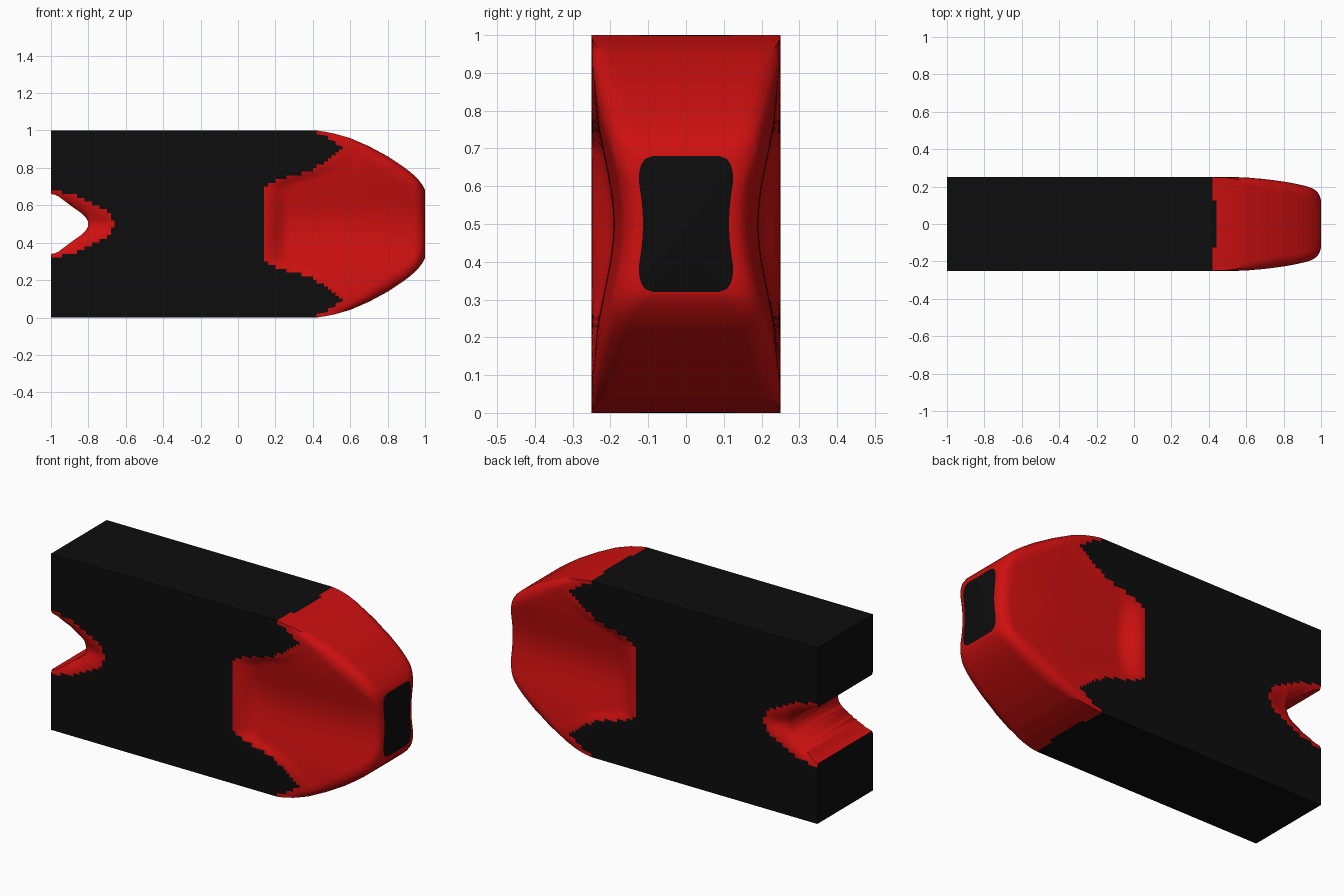
import bpy, bmesh, math

if "Cube" in bpy.data.objects:
    bpy.data.objects.remove(bpy.data.objects["Cube"])


def lerp(pts, x):
    """Piecewise linear curve through (x, value) points."""
    if x <= pts[0][0]:
        return pts[0][1]
    for (a, u), (b, v) in zip(pts, pts[1:]):
        if x <= b:
            return u + (v - u) * (x - a) / (b - a)
    return pts[-1][1]


def step(t):
    t = max(0.0, min(1.0, t))
    return t * t * (3 - 2 * t)


def material(name, rgb):
    m = bpy.data.materials.new(name)
    m.diffuse_color = (*rgb, 1)
    m.use_nodes = True
    m.node_tree.nodes["Principled BSDF"].inputs["Base Color"].default_value = m.diffuse_color
    return m


black = material("black", (0.004, 0.004, 0.004))
red = material("red", (0.62, 0.005, 0.005))

# Half height of the block, half height of the notch and its red rim along x
HEIGHT = [(0.42, .5), (.46, .494), (.52, .482), (.6, .459), (.7, .416), (.8, .362), (.88, .309),
          (.92, .279), (.95, .252), (.97, .23), (.99, .203), (1, .18)]
NOTCH = [(-1, .16), (-.98, .157), (-.96, .148), (-.92, .118), (-.88, .088), (-.84, .06),
         (-.815, .036), (-.803, .016), (-.8, 0)]
RIM = [(-1, .18), (-.9, .165), (-.8, .125), (-.7, .07), (-.66, 0)]
# Edge of the red nose on the side faces, by distance from mid height
EDGE = [(0, .15), (.2, .15), (.24, .22), (.28, .38), (.35, .5), (.4, .56), (.45, .49), (.5, .41)]


def half_width(x, d, h):
    """Half thickness at x, distance d from mid height, section half height h."""
    w = 0.25
    # pinched waist of the nose and its tapered, rounded tip
    w -= 0.058 * step((x - lerp(EDGE, d)) / 0.12) * math.exp(-(d / 0.24) ** 2)
    w -= 0.03 * max(0, (x - 0.55) / 0.45) ** 2
    r = 0.06
    if x > 1 - r:
        w -= 0.8 * (r - math.sqrt(max(0, r * r - (x - 1 + r) ** 2)))
    # rounded long edges towards the nose
    c = 0.085 * step((x - 0.45) / 0.35)
    if h - d < c:
        w -= 0.6 * (c - math.sqrt(max(0, c * c - (c - h + d) ** 2)))
    # funnel around the notch
    if x < -0.66:
        rim, gap = lerp(RIM, x), max(0.02, lerp(RIM, x) - (lerp(NOTCH, x) if x < -.8 else 0))
        f = max(0, min(1, (rim - math.hypot(d, 0.035)) / gap))
        w -= min(0.06, 0.6 * gap) * f * f
    return w


# Block body: cross-section rings swept along x
NZ, NY = 50, 20
xs = [-1 + 0.02 * i for i in range(97)] + [.935, .95, .96, .97, .98, .987, .994, 1]
bm = bmesh.new()
rings = []
for x in xs:
    h = lerp(HEIGHT, x)
    zs = [-h + 2 * h * i / NZ for i in range(NZ + 1)]
    side = [(half_width(x, abs(z), h), z) for z in zs]
    we = side[0][0]
    across = [we - 2 * we * i / NY for i in range(1, NY)]
    loop = side + [(y, h) for y in across]
    loop += [(-y, -z) for y, z in loop]
    rings.append([bm.verts.new((x, y, z + 0.5)) for y, z in loop])
n = len(rings[0])
for a, b in zip(rings, rings[1:]):
    for i in range(n):
        j = (i + 1) % n
        f = bm.faces.new((a[i], b[i], b[j], a[j]))
        c = f.calc_center_median()
        d = abs(c.z - 0.5)
        on_side = i % (NZ + NY) < NZ
        nose = c.x > lerp(EDGE, d) if on_side else c.x > 0.41 + 0.04 * (1 - abs(c.y) * 4)
        f.material_index = int(nose or (on_side and c.x < -0.66 and d < lerp(RIM, c.x)))
bm.faces.new(rings[0])
bm.faces.new(rings[-1][::-1])
bmesh.ops.recalc_face_normals(bm, faces=bm.faces)
me = bpy.data.meshes.new("block")
bm.to_mesh(me)
bm.free()
block = bpy.data.objects.new("block", me)
bpy.context.collection.objects.link(block)
me.materials.append(black)
me.materials.append(red)

# Notch cutter: extruded rounded wedge
outline = [(-1.1, .17)] + NOTCH
outline += [(x, -z) for x, z in outline[-2::-1]]
bm = bmesh.new()
f = bm.faces.new([bm.verts.new((x, -0.4, z + 0.5)) for x, z in outline])
ext = bmesh.ops.extrude_face_region(bm, geom=[f])
bmesh.ops.translate(bm, vec=(0, 0.8, 0),
                    verts=[v for v in ext["geom"] if isinstance(v, bmesh.types.BMVert)])
bmesh.ops.recalc_face_normals(bm, faces=bm.faces)
cm = bpy.data.meshes.new("notch_cutter")
bm.to_mesh(cm)
bm.free()
cm.materials.append(red)
cutter = bpy.data.objects.new("notch_cutter", cm)
bpy.context.collection.objects.link(cutter)
cutter.hide_render = True

bpy.context.view_layer.objects.active = block
block.select_set(True)
mod = block.modifiers.new("notch", "BOOLEAN")
mod.object = cutter
mod.operation = "DIFFERENCE"
mod.solver = "EXACT"
mod.material_mode = "TRANSFER"
bpy.ops.object.modifier_apply(modifier=mod.name)
bpy.data.objects.remove(cutter)
bpy.ops.object.shade_smooth_by_angle(angle=math.radians(50))
